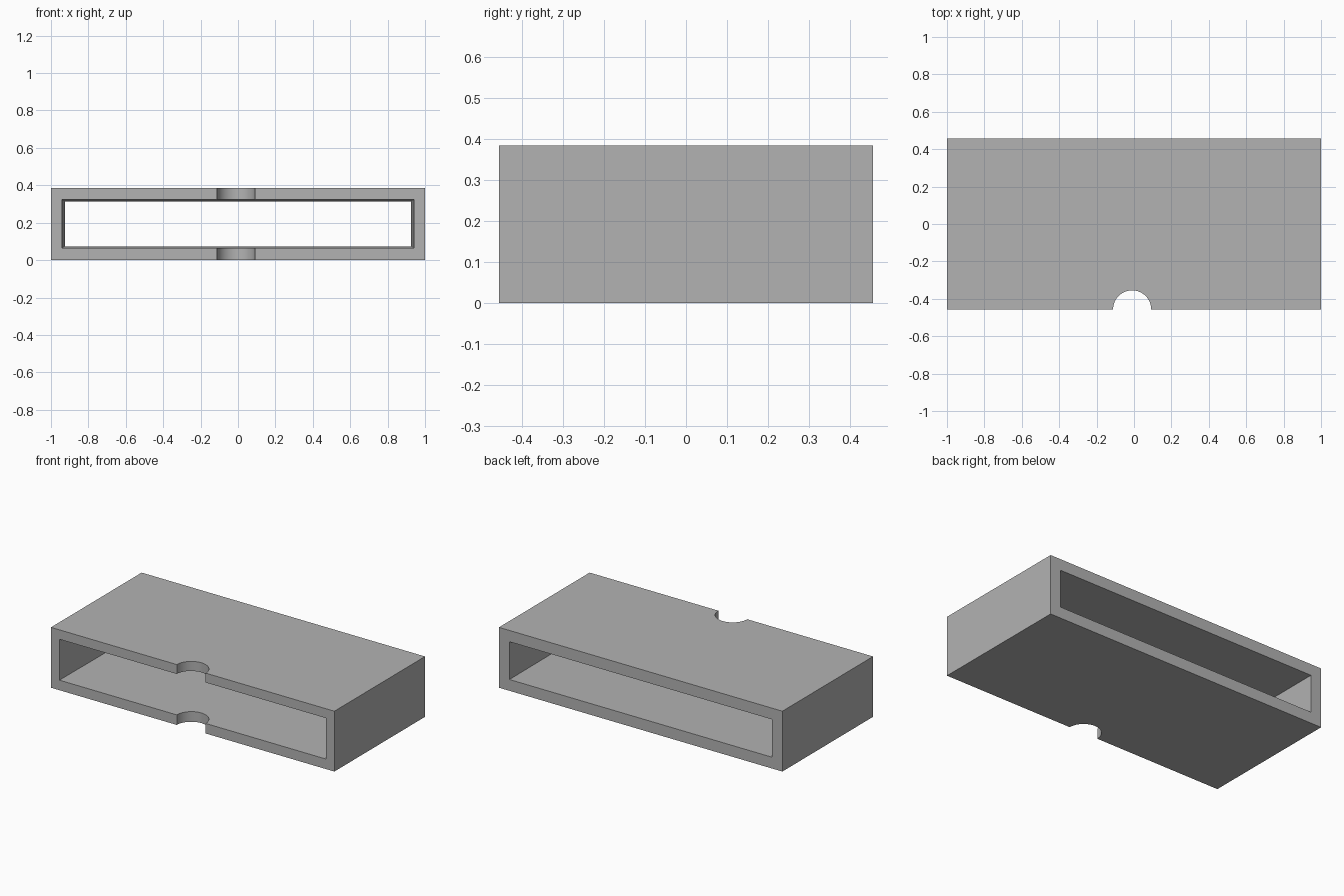
import bpy
import bmesh
import math

default = bpy.data.objects.get("Cube")
if default:
    bpy.data.objects.remove(default, do_unlink=True)

HALF_W, HALF_D, HEIGHT = 1.0, 0.457, 0.385
NOTCH_X, NOTCH_R = -0.01, 0.102

grey = bpy.data.materials.new("plain grey")
grey.use_nodes = True
colour = (0.45, 0.45, 0.45, 1)
grey.diffuse_color = colour
grey.node_tree.nodes["Principled BSDF"].inputs["Base Color"].default_value = colour


def ring(bm, half_w, low, high, y):
    """Rectangular loop of vertices standing at depth y."""
    corners = [(-half_w, low), (half_w, low), (half_w, high), (-half_w, high)]
    return [bm.verts.new((x, y, z)) for x, z in corners]


# Open-ended sleeve whose cavity narrows slightly towards the back
bm = bmesh.new()
loops = [
    ring(bm, HALF_W, 0, HEIGHT, -HALF_D),
    ring(bm, HALF_W, 0, HEIGHT, HALF_D),
    ring(bm, 0.926, 0.072, 0.313, HALF_D),
    ring(bm, 0.94, 0.064, 0.325, -HALF_D),
]
for a, b in zip(loops, loops[1:] + loops[:1]):
    for i in range(4):
        j = (i + 1) % 4
        bm.faces.new((a[i], a[j], b[j], b[i]))
bmesh.ops.recalc_face_normals(bm, faces=bm.faces)
mesh = bpy.data.meshes.new("sleeve")
bm.to_mesh(mesh)
bm.free()
mesh.materials.append(grey)
sleeve = bpy.data.objects.new("sleeve", mesh)
bpy.context.collection.objects.link(sleeve)

# Round thumb notch through the front edge of the top and bottom walls
bpy.ops.mesh.primitive_cylinder_add(
    vertices=64, radius=NOTCH_R, depth=1, location=(NOTCH_X, -HALF_D, HEIGHT / 2))
cutter = bpy.context.object
cutter.name = "thumb_notch_cutter"
cutter.hide_render = True
cutter.data.materials.append(grey)
cut = sleeve.modifiers.new("thumb_notch", "BOOLEAN")
cut.operation = "DIFFERENCE"
cut.solver = "EXACT"
cut.object = cutter

# Apply the cut, drop the cutter and smooth the notch curve
bpy.ops.object.select_all(action="DESELECT")
sleeve.select_set(True)
bpy.context.view_layer.objects.active = sleeve
bpy.ops.object.modifier_apply(modifier=cut.name)
bpy.data.objects.remove(cutter, do_unlink=True)
bpy.ops.object.shade_smooth_by_angle(angle=math.radians(30))
